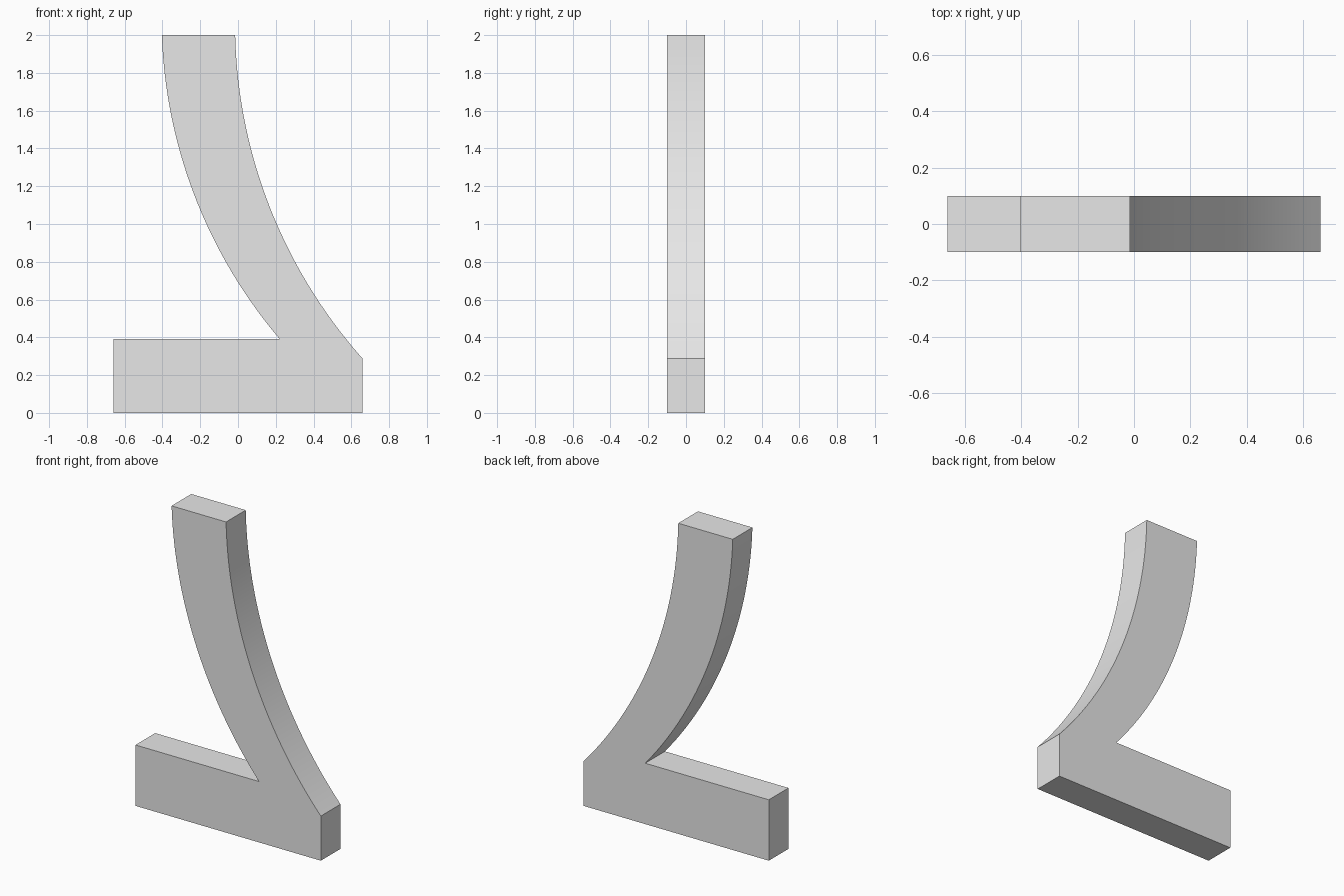
import bpy, bmesh, math
from mathutils import Vector

cube = bpy.data.objects.get("Cube")
if cube:
    bpy.data.objects.remove(cube, do_unlink=True)

HALF_DEPTH = 0.1
STEPS = 40


def arc(a, b, c):
    """Points of the circular arc from a through b to c."""
    a, b, c = Vector(a), Vector(b), Vector(c)
    d = 2 * (a.x * (b.y - c.y) + b.x * (c.y - a.y) + c.x * (a.y - b.y))
    qa, qb, qc = a.length_squared, b.length_squared, c.length_squared
    centre = Vector(((qa * (b.y - c.y) + qb * (c.y - a.y) + qc * (a.y - b.y)) / d,
                     (qa * (c.x - b.x) + qb * (a.x - c.x) + qc * (b.x - a.x)) / d))
    radius = (a - centre).length
    # angles measured from -x, so the sweep never wraps
    start, end = (math.atan2(centre.y - p.y, centre.x - p.x) for p in (a, c))
    angles = [start + (end - start) * i / STEPS for i in range(STEPS + 1)]
    return [centre - radius * Vector((math.cos(t), math.sin(t))) for t in angles]


# Light grey material
grey = bpy.data.materials.new("light_grey")
grey.use_nodes = True
colour = (0.8, 0.8, 0.8, 1)
grey.diffuse_color = colour
grey.node_tree.nodes["Principled BSDF"].inputs["Base Color"].default_value = colour

# Outline: outer curve down, around the foot, inner curve back up
outer = arc((-0.015, 2), (0.205, 1), (0.66, 0.287))
inner = arc((-0.403, 2), (-0.167, 1), (0.22, 0.392))
foot = [(0.66, 0), (-0.66, 0), (-0.66, 0.392)]
outline = outer + foot + inner[::-1]

# Extrude the outline through the depth
bm = bmesh.new()
face = bm.faces.new([bm.verts.new((x, -HALF_DEPTH, z)) for x, z in outline])
sweep = bmesh.ops.extrude_face_region(bm, geom=[face], use_keep_orig=True)
moved = [v for v in sweep["geom"] if isinstance(v, bmesh.types.BMVert)]
bmesh.ops.translate(bm, verts=moved, vec=(0, 2 * HALF_DEPTH, 0))
bmesh.ops.recalc_face_normals(bm, faces=bm.faces)

mesh = bpy.data.meshes.new("curved_stand")
bm.to_mesh(mesh)
bm.free()
mesh.materials.append(grey)
stand = bpy.data.objects.new("curved_stand", mesh)
bpy.context.collection.objects.link(stand)

# Smooth curves, sharp corners
bpy.ops.object.select_all(action="DESELECT")
stand.select_set(True)
bpy.context.view_layer.objects.active = stand
bpy.ops.object.shade_smooth_by_angle(angle=math.radians(20))
